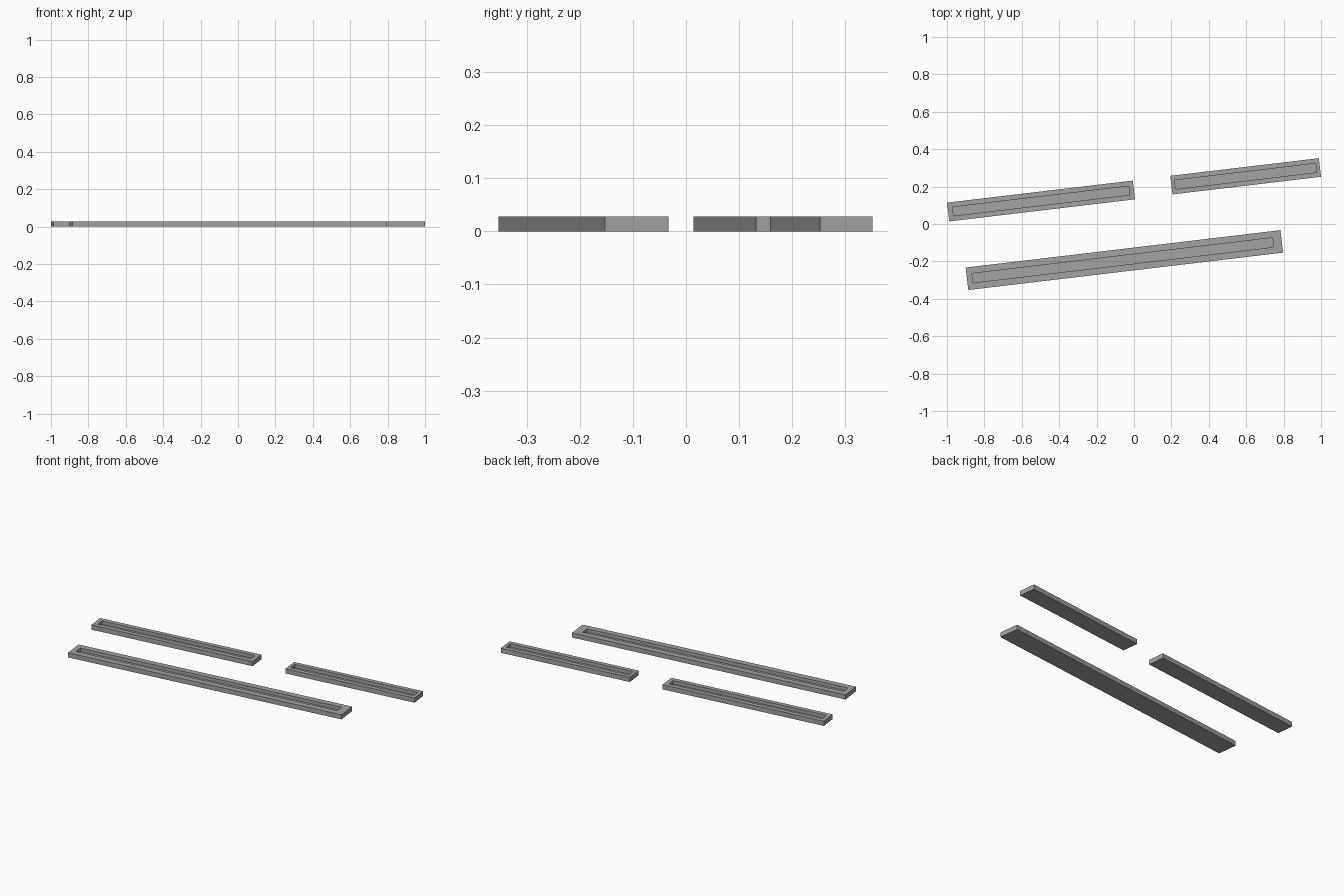
import bpy, bmesh, math
from mathutils import Matrix

if "Cube" in bpy.data.objects:
    bpy.data.objects.remove(bpy.data.objects["Cube"])

ANGLE = math.atan(0.1188)
HEIGHT = 0.028
FLOOR = 0.008

grey = bpy.data.materials.new("mid_grey")
grey.diffuse_color = (0.36, 0.36, 0.36, 1)
grey.use_nodes = True
grey.node_tree.nodes["Principled BSDF"].inputs["Base Color"].default_value = grey.diffuse_color


def rect(bm, x0, x1, w, z):
    return [bm.verts.new(p) for p in
            ((x0, -w, z), (x1, -w, z), (x1, w, z), (x0, w, z))]


def tray(name, cx, cy, length, width, slot_width, left, right):
    """Shallow bar with a long recess in its top."""
    bm = bmesh.new()
    l, w, s = length / 2, width / 2, slot_width / 2
    rings = [rect(bm, -l, l, w, 0), rect(bm, -l, l, w, HEIGHT),
             rect(bm, -l + left, l - right, s, HEIGHT),
             rect(bm, -l + left, l - right, s, FLOOR)]
    bm.faces.new(rings[0][::-1])
    for a, b in zip(rings, rings[1:]):
        for i in range(4):
            j = (i + 1) % 4
            bm.faces.new((a[i], a[j], b[j], b[i]))
    bm.faces.new(rings[-1])
    bm.transform(Matrix.Rotation(ANGLE, 4, 'Z'))
    me = bpy.data.meshes.new(name)
    bm.to_mesh(me)
    bm.free()
    me.materials.append(grey)
    ob = bpy.data.objects.new(name, me)
    ob.location = (cx, cy, 0)
    bpy.context.collection.objects.link(ob)


tray("back_left_tray", -0.497, 0.123, 1.0, 0.101, 0.047, 0.026, 0.026)
tray("back_right_tray", 0.597, 0.255, 0.8, 0.1, 0.048, 0.02, 0.02)
tray("front_long_tray", -0.0515, -0.193, 1.695, 0.121, 0.05, 0.03, 0.047)
